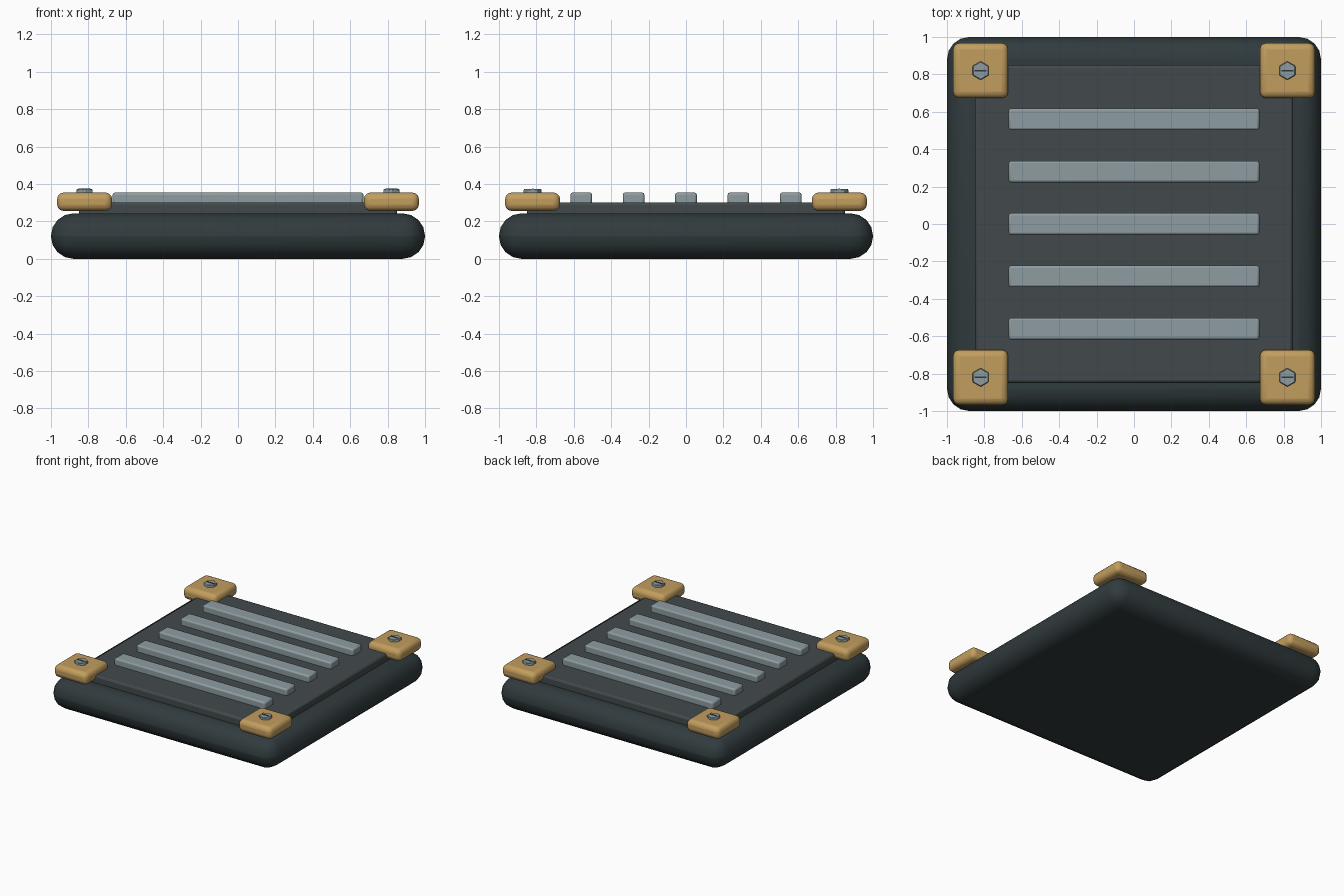
import bpy, math

if "Cube" in bpy.data.objects:
    bpy.data.objects.remove(bpy.data.objects["Cube"])


def material(name, rgb):
    m = bpy.data.materials.new(name)
    m.diffuse_color = (*rgb, 1)
    m.use_nodes = True
    m.node_tree.nodes["Principled BSDF"].inputs["Base Color"].default_value = m.diffuse_color
    return m


DARK = material("dark_rubber", (0.03, 0.043, 0.047))
PANEL = material("panel_grey", (0.055, 0.068, 0.072))
STEEL = material("steel", (0.27, 0.335, 0.355))
BRASS = material("brass", (0.54, 0.34, 0.11))
SLOT = material("slot_dark", (0.03, 0.04, 0.045))


def finish(ob, name, mat, bevel, segments):
    ob.name = name
    ob.data.materials.append(mat)
    if bevel:
        mod = ob.modifiers.new("bevel", 'BEVEL')
        mod.width, mod.segments = bevel, segments
        mod.limit_method = 'ANGLE'
    bpy.ops.object.shade_smooth_by_angle(angle=math.radians(35))
    return ob


def box(name, x, y, z0, z1, sx, sy, mat, bevel=0, segments=2):
    bpy.ops.mesh.primitive_cube_add(size=1, location=(x, y, (z0 + z1) / 2))
    ob = bpy.context.object
    ob.scale = (sx, sy, z1 - z0)
    bpy.ops.object.transform_apply(location=False, rotation=False, scale=True)
    return finish(ob, name, mat, bevel, segments)


# Rounded slab and the raised panel set into it
box("base_slab", 0, 0, 0, 0.243, 2, 2, DARK, 0.12, 4)
box("top_panel", 0, 0, 0.20, 0.302, 1.7, 1.7, PANEL, 0.015, 2)

# Five grip bars across the panel
for i in range(5):
    box(f"grip_bar_{i + 1}", 0, (i - 2) * 0.28, 0.285, 0.354,
        1.34, 0.116, STEEL, 0.012, 2)

# Corner pads, each with a slotted hex bolt
for sx in (-1, 1):
    for sy in (-1, 1):
        tag = ("left" if sx < 0 else "right") + ("_front" if sy < 0 else "_back")
        x, y = sx * 0.82, sy * 0.82
        box(f"corner_pad_{tag}", x, y, 0.256, 0.354, 0.295, 0.295, BRASS, 0.035, 3)
        bpy.ops.mesh.primitive_cylinder_add(vertices=6, radius=0.05, depth=0.03,
                                            location=(x, y, 0.357))
        finish(bpy.context.object, f"bolt_{tag}", STEEL, 0.004, 1)
        box(f"bolt_slot_{tag}", x, y, 0.365, 0.375, 0.065, 0.008, SLOT)
